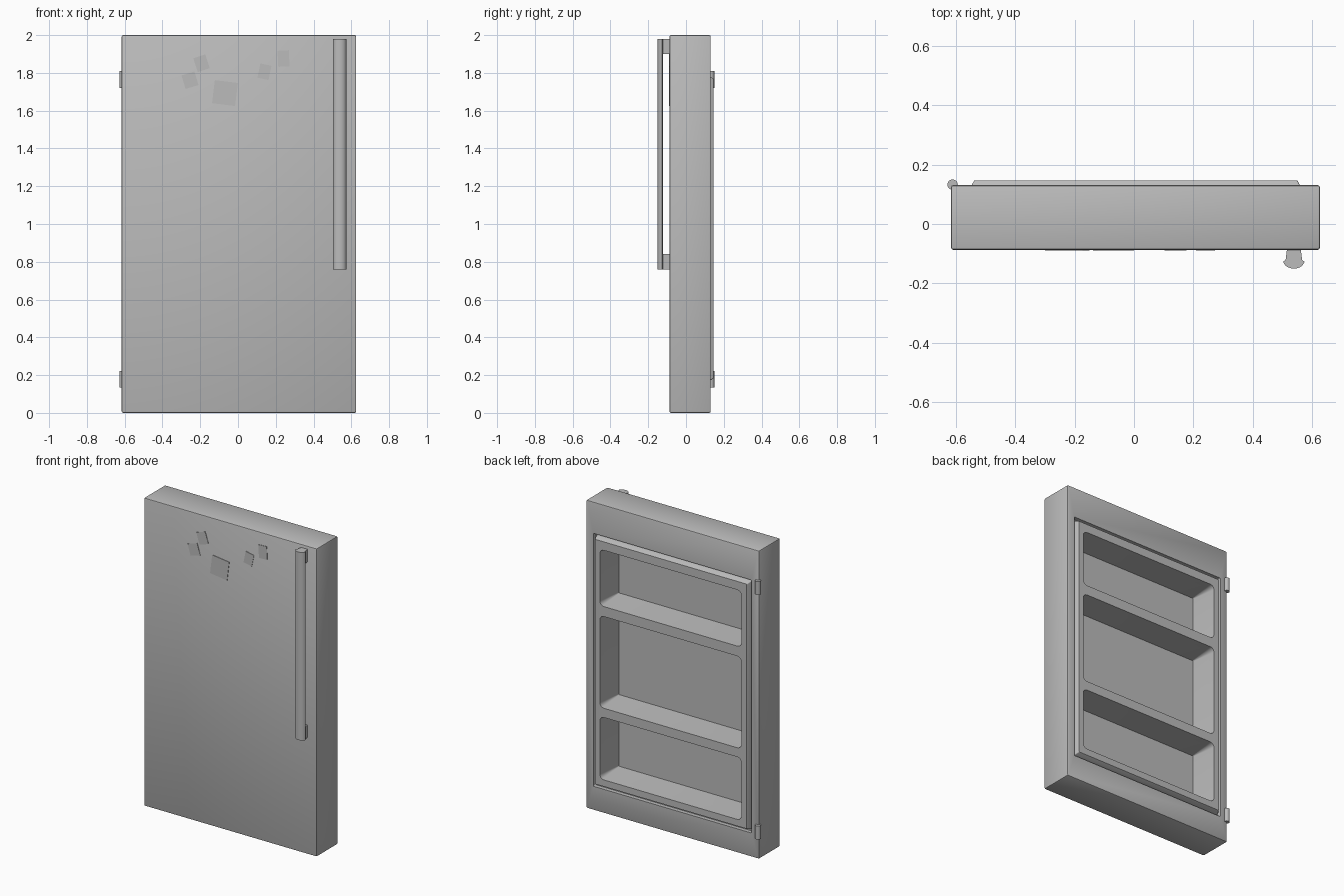
import bpy
import bmesh
import math
from mathutils import Matrix, Vector

if "Cube" in bpy.data.objects:
    bpy.data.objects.remove(bpy.data.objects["Cube"], do_unlink=True)

grey = bpy.data.materials.new("plain_grey")
grey.use_nodes = True
colour = (0.5, 0.5, 0.5, 1)
grey.diffuse_color = colour
grey.node_tree.nodes["Principled BSDF"].inputs["Base Color"].default_value = colour

FRONT, BACK = -0.087, 0.131       # door shell faces
FLOOR = 0.105                     # bottom of the groove around the liner
LINER = 0.146                     # liner face


def finish(name, bm):
    bmesh.ops.recalc_face_normals(bm, faces=bm.faces)
    mesh = bpy.data.meshes.new(name)
    bm.to_mesh(mesh)
    bm.free()
    mesh.materials.append(grey)
    obj = bpy.data.objects.new(name, mesh)
    bpy.context.collection.objects.link(obj)
    return obj


def loft(name, loops):
    """Skin closed loops of equal length and cap both ends."""
    bm = bmesh.new()
    rings = [[bm.verts.new(p) for p in loop] for loop in loops]
    n = len(rings[0])
    for a, b in zip(rings, rings[1:]):
        for i in range(n):
            j = (i + 1) % n
            bm.faces.new((a[i], a[j], b[j], b[i]))
    bm.faces.new(rings[0])
    bm.faces.new(rings[-1])
    return finish(name, bm)


def box(name, lo, hi, bevel=0):
    bm = bmesh.new()
    lo, hi = Vector(lo), Vector(hi)
    bmesh.ops.create_cube(bm, size=1, matrix=Matrix.Translation((lo + hi) / 2)
                          @ Matrix.Diagonal((*(hi - lo), 1)))
    if bevel:
        bmesh.ops.bevel(bm, geom=bm.edges[:], offset=bevel, segments=2,
                        profile=0.5, affect='EDGES')
    return finish(name, bm)


def rounded_rect(x0, x1, z0, z1, y, r, steps=5):
    """Rounded rectangle facing along y."""
    pts = []
    corners = [(x1 - r, z1 - r), (x0 + r, z1 - r), (x0 + r, z0 + r), (x1 - r, z0 + r)]
    for k, (cx, cz) in enumerate(corners):
        for s in range(steps + 1):
            a = (k + s / steps) * math.pi / 2
            pts.append((cx + r * math.cos(a), y, cz + r * math.sin(a)))
    return pts


def cut(obj, cutters):
    for cutter in cutters:
        cutter.hide_render = True
        mod = obj.modifiers.new("cut", 'BOOLEAN')
        mod.operation = 'DIFFERENCE'
        mod.solver = 'EXACT'
        mod.object = cutter
    bpy.context.view_layer.update()
    done = bpy.data.meshes.new_from_object(
        obj.evaluated_get(bpy.context.evaluated_depsgraph_get()))
    obj.modifiers.clear()
    obj.data = done


def smooth(obj):
    bpy.ops.object.select_all(action='DESELECT')
    obj.select_set(True)
    bpy.context.view_layer.objects.active = obj
    bpy.ops.object.shade_smooth_by_angle(angle=math.radians(35))


# Door shell and the tapered liner set into its back
door = box("door_shell", (-0.616, FRONT, 0), (0.626, BACK, 2), 0.008)
liner = loft("inner_liner", [
    rounded_rect(-0.552, 0.564, 0.167, 1.785, FLOOR, 0.006),
    rounded_rect(-0.546, 0.558, 0.174, 1.778, BACK, 0.006),
    rounded_rect(-0.538, 0.55, 0.182, 1.77, LINER, 0.006)])

# Groove and the three shelf pockets
groove = loft("groove_cutter", [
    rounded_rect(-0.562, 0.574, 0.155, 1.797, y, 0.006) for y in (FLOOR, 0.2)])
pockets = []
for z0, z1 in ((0.225, 0.63), (0.69, 1.285), (1.35, 1.715)):
    pockets.append(loft("pocket_cutter", [
        rounded_rect(-0.492, 0.509, z0 + 0.012, z1 - 0.008, -0.04, 0.004),
        rounded_rect(-0.5, 0.517, z0, z1, LINER, 0.03),
        rounded_rect(-0.5, 0.517, z0, z1, 0.2, 0.03)]))
cut(door, [groove] + pockets)
cut(liner, pockets)
for helper in [groove] + pockets:
    bpy.data.objects.remove(helper, do_unlink=True)
smooth(door)
smooth(liner)

# Handle: a half-round grip on two flared posts
HX, HZ0, HZ1 = 0.538, 0.76, 1.98
section = [(HX + 0.027, -0.121), (HX + 0.036, -0.127)]
for i in range(1, 10):
    a = math.pi * i / 10
    section.append((HX + 0.034 * math.cos(a), -0.127 - 0.023 * math.sin(a)))
section += [(HX - 0.036, -0.127), (HX - 0.027, -0.121)]
smooth(loft("handle_grip", [[(x, y, z) for x, y in section] for z in (HZ0, HZ1)]))

post = [(HX - 0.023, FRONT + 0.004), (HX + 0.023, FRONT + 0.004),
        (HX + 0.028, -0.123), (HX - 0.028, -0.123)]
for name, z in (("lower_handle_post", HZ0), ("upper_handle_post", HZ1 - 0.08)):
    loft(name, [[(x, y, h) for x, y in post] for h in (z, z + 0.08)])

# Hinge barrels on the right back edge
for name, z in (("lower_hinge", 0.178), ("upper_hinge", 1.765)):
    bm = bmesh.new()
    bmesh.ops.create_cone(bm, cap_ends=True, segments=16, radius1=0.0175, radius2=0.0175,
                          depth=0.088, matrix=Matrix.Translation((-0.6105, 0.1325, z)))
    smooth(finish(name, bm))

# Paper notes stuck to the front: x, z, width, height, tilt
notes = [(-0.254, 1.761, 0.072, 0.075, 17), (-0.193, 1.851, 0.067, 0.077, 18),
         (-0.069, 1.693, 0.123, 0.123, -7), (0.14, 1.806, 0.06, 0.077, -12),
         (0.241, 1.876, 0.06, 0.085, 3)]
for i, (x, z, w, h, tilt) in enumerate(notes):
    note = box(f"paper_note_{i + 1}", (-w / 2, -0.002, -h / 2), (w / 2, 0.002, h / 2))
    note.data.transform(Matrix.Translation((x, FRONT - 0.001, z))
                        @ Matrix.Rotation(-math.radians(tilt), 4, 'Y'))
